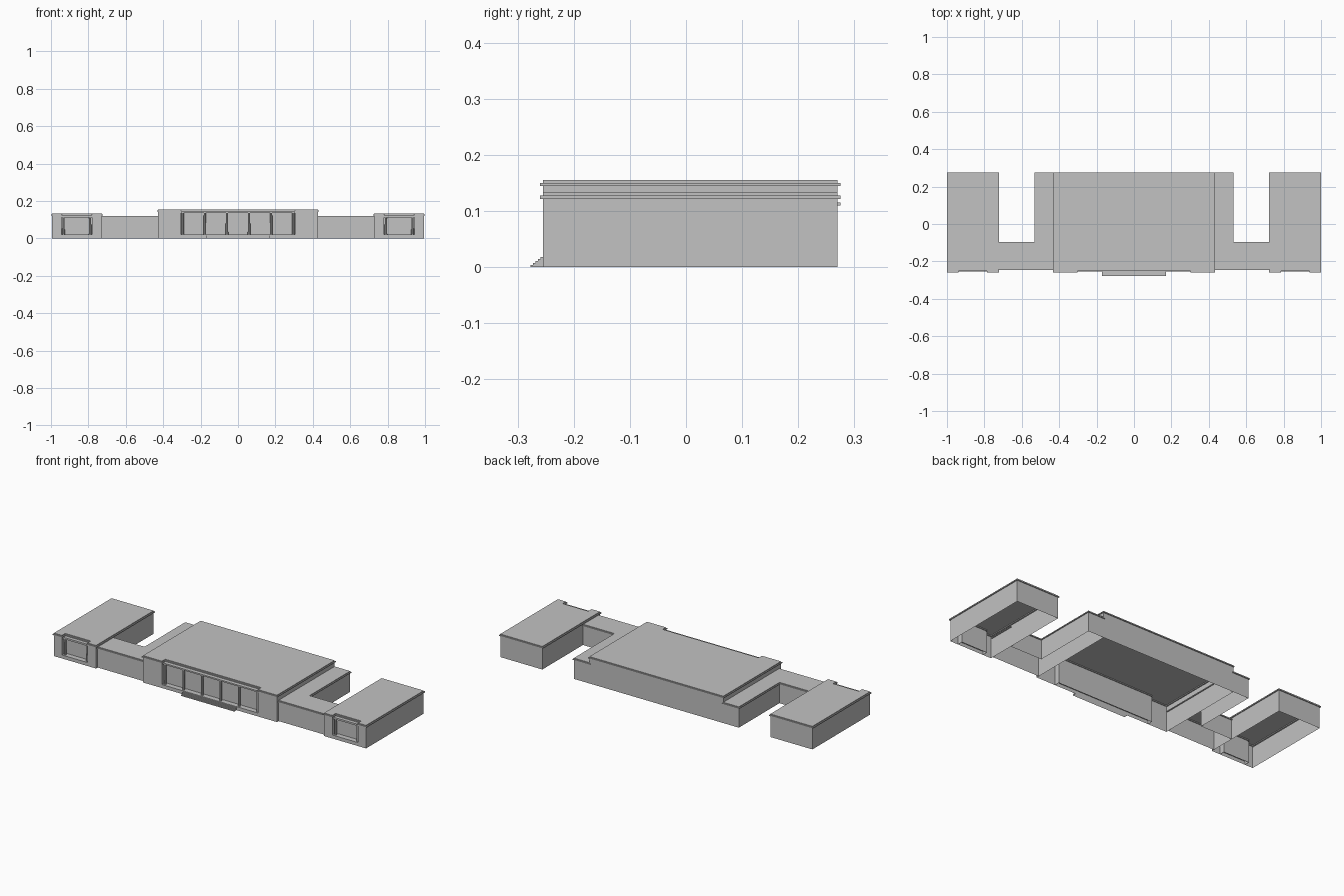
import bpy, bmesh
from mathutils import Vector

cube = bpy.data.objects.get("Cube")
if cube:
    bpy.data.objects.remove(cube, do_unlink=True)

grey = bpy.data.materials.new("light_grey_stone")
grey.use_nodes = True
COLOUR = (0.54, 0.54, 0.54, 1)
grey.diffuse_color = COLOUR
grey.node_tree.nodes["Principled BSDF"].inputs["Base Color"].default_value = COLOUR


def offset(points, d):
    """Grow a right-angled, counter-clockwise outline by d."""
    out = []
    for i, p in enumerate(points):
        a, b, c = Vector(points[i - 1]), Vector(p), Vector(points[(i + 1) % len(points)])
        e1, e2 = (b - a).normalized(), (c - b).normalized()
        out.append(b + d * (Vector((e1.y, -e1.x)) + Vector((e2.y, -e2.x))))
    return out


def finish(name, bm):
    bmesh.ops.recalc_face_normals(bm, faces=bm.faces)
    mesh = bpy.data.meshes.new(name)
    bm.to_mesh(mesh)
    bm.free()
    mesh.materials.append(grey)
    obj = bpy.data.objects.new(name, mesh)
    bpy.context.collection.objects.link(obj)
    return obj


def loft(name, outline, levels, closed=False):
    """Stack (height, overhang) rings of an outline; cap the top."""
    bm = bmesh.new()
    rings = [[bm.verts.new((p.x, p.y, z)) for p in offset(outline, d)] for z, d in levels]
    n = len(outline)
    for lo, hi in zip(rings, rings[1:]):
        for i in range(n):
            j = (i + 1) % n
            bm.faces.new((lo[i], lo[j], hi[j], hi[i]))
    bm.faces.new(rings[-1])
    if closed:
        bm.faces.new(rings[0][::-1])
    return finish(name, bm)


def rect(x0, x1, y0, y1):
    return [(x0, y0), (x1, y0), (x1, y1), (x0, y1)]


def box(name, x0, x1, y0, y1, z0, z1):
    return loft(name, rect(x0, x1, y0, y1), [(z0, 0), (z1, 0)], True)


def walls(band_low, band_high, top):
    """Wall profile with a projecting cornice below the parapet."""
    over = 0.005
    return [(0, 0), (band_low, 0), (band_low, over), (band_high, over), (band_high, 0), (top, 0)]


FRONT, BACK, RECESS = -0.255, 0.27, -0.225


def notched(x0, x1, n0, n1):
    return [(x0, FRONT), (n0, FRONT), (n0, RECESS), (n1, RECESS),
            (n1, FRONT), (x1, FRONT), (x1, BACK), (x0, BACK)]


def portico(name, x0, x1, top, lintel_top, columns):
    """Plinth, lintel and slim columns filling a recess."""
    loft(name + "_plinth", rect(x0, x1, FRONT, RECESS), [(0, 0), (0.02, 0)])
    box(name + "_lintel", x0, x1, -0.25, RECESS, top, lintel_top)
    for i, x in enumerate(columns):
        bm = bmesh.new()
        bmesh.ops.create_cone(bm, cap_ends=True, segments=8, radius1=0.007, radius2=0.006,
                              depth=top - 0.02)
        bmesh.ops.translate(bm, vec=(x, -0.241, (top + 0.02) / 2), verts=bm.verts)
        finish(f"{name}_column_{i + 1}", bm)


# Central hall with its long colonnade
loft("central_hall", notched(-0.427, 0.427, -0.306, 0.306), walls(0.145, 0.15, 0.155))
portico("hall", -0.306, 0.306, 0.136, 0.144, [-0.295 + 0.118 * i for i in range(6)])

# Front steps
for i in range(5):
    loft(f"front_step_{i + 1}", rect(-0.17, 0.17, -0.277 + 0.0044 * i, FRONT),
         [(0, 0), (0.0036 * (i + 1), 0)])

for side, s in (("right", -1), ("left", 1)):
    def mirror(points):
        return points if s > 0 else [(-x, y) for x, y in reversed(points)]

    # Lower side aisle joined to the linking corridor
    aisle = [(0.426, -0.24), (0.727, -0.24), (0.727, -0.1), (0.526, -0.1),
             (0.526, BACK), (0.426, BACK)]
    loft(side + "_aisle_and_corridor", mirror(aisle), walls(0.11, 0.115, 0.12))

    # End pavilion with its two-column loggia
    loft(side + "_pavilion", mirror(notched(0.727, 0.995, 0.78, 0.944)),
         walls(0.122, 0.128, 0.133))
    x0, x1 = sorted((s * 0.78, s * 0.944))
    portico(side + "_pavilion", x0, x1, 0.112, 0.122, [x0 + 0.011, x1 - 0.011])
